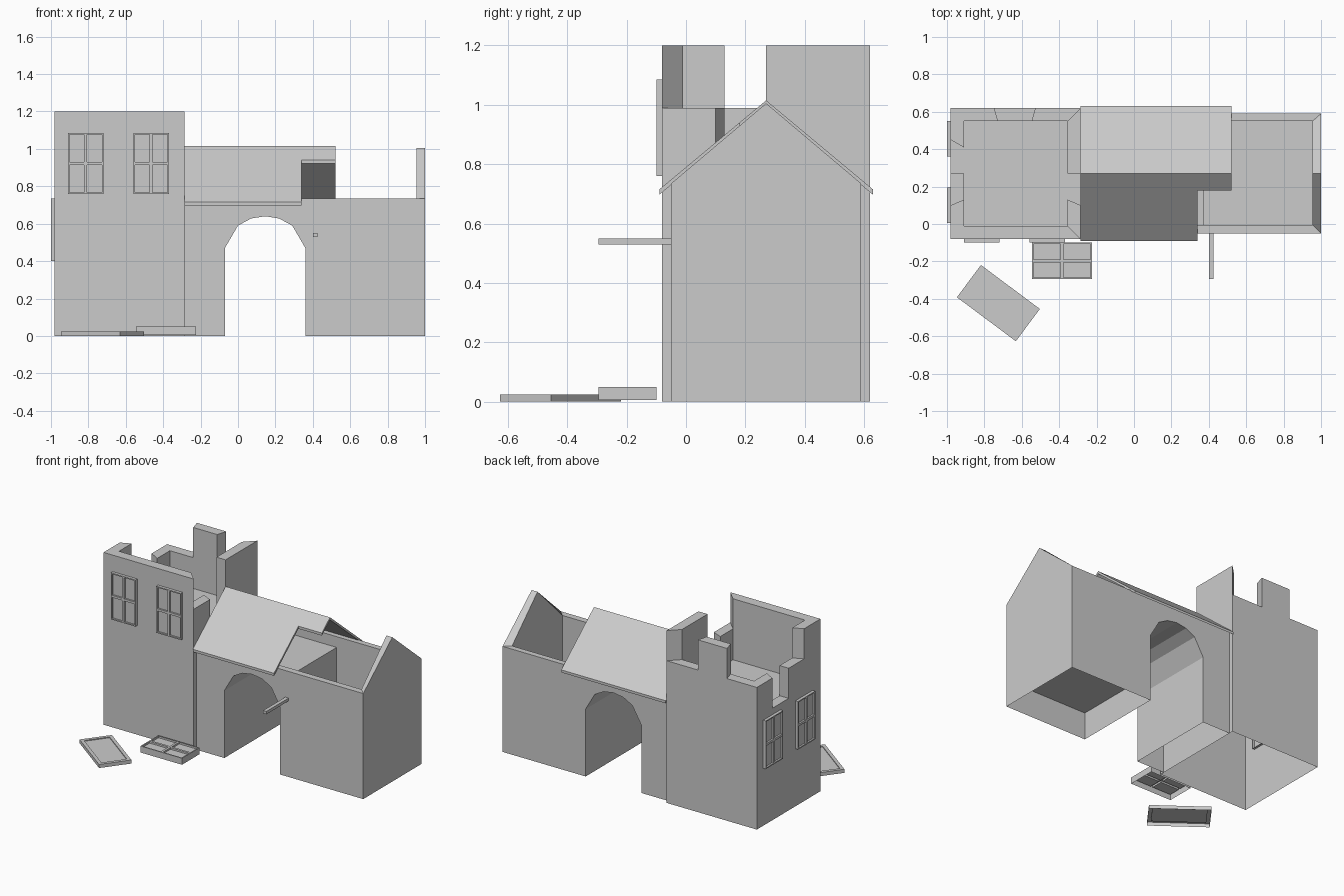
import bpy, bmesh, math
from mathutils import Matrix, Vector

if "Cube" in bpy.data.objects:
    bpy.data.objects.remove(bpy.data.objects["Cube"])


def make(name, bm, matrix=None):
    bmesh.ops.remove_doubles(bm, verts=bm.verts, dist=1e-5)
    bmesh.ops.recalc_face_normals(bm, faces=bm.faces)
    me = bpy.data.meshes.new(name)
    bm.to_mesh(me)
    bm.free()
    ob = bpy.data.objects.new(name, me)
    bpy.context.collection.objects.link(ob)
    if matrix:
        ob.matrix_world = matrix
    return ob


def from_polys(name, polys):
    bm = bmesh.new()
    for p in polys:
        bm.faces.new([bm.verts.new(v) for v in p])
    return make(name, bm)


def prism(name, outline, shift):
    """Extrude a planar outline along a vector."""
    bm = bmesh.new()
    f = bm.faces.new([bm.verts.new(v) for v in outline])
    ext = bmesh.ops.extrude_face_region(bm, geom=[f], use_keep_orig=True)["geom"]
    bmesh.ops.translate(bm, vec=shift, verts=[v for v in ext if isinstance(v, bmesh.types.BMVert)])
    return make(name, bm)


def window(name, w, h, d, nx, ny, rim, recess, matrix):
    """Framed panel facing local +z with nx by ny recessed panes, open at the back."""
    bm = bmesh.new()
    bmesh.ops.create_grid(bm, x_segments=nx, y_segments=ny, size=0.5)
    for v in bm.verts:
        v.co = (v.co.x * w, v.co.y * h, d)
    border = [e for e in bm.edges if e.is_boundary]
    panes = list(bm.faces)
    ext = bmesh.ops.extrude_edge_only(bm, edges=border)["geom"]
    bmesh.ops.translate(bm, vec=(0, 0, -d), verts=[v for v in ext if isinstance(v, bmesh.types.BMVert)])
    bmesh.ops.inset_individual(bm, faces=panes, thickness=rim, use_even_offset=True)
    # push panes straight back behind their rims
    walls = bmesh.ops.extrude_discrete_faces(bm, faces=panes)["faces"]
    bmesh.ops.translate(bm, vec=(0, 0, -recess), verts=list({v for f in walls for v in f.verts}))
    return make(name, bm, matrix)


# Ruined tower: ring of (outer corner, inner corner, wall height up to next point)
ring = [
    ((-.98, -.08), (-.91, -.01), 1.2),
    ((-.285, -.08), (-.355, -.01), .99),
    ((-.285, .10), (-.355, .13), .78),
    ((-.285, .27), (-.355, .27), 1.2),
    ((-.285, .62), (-.355, .55), .99),
    ((-.525, .62), (-.545, .55), 1.2),
    ((-.75, .62), (-.73, .55), .99),
    ((-.98, .62), (-.91, .55), .99),
    ((-.98, .45), (-.91, .41), .78),
    ((-.98, .27), (-.91, .27), .99),
    ((-.98, .10), (-.91, .13), 1.2),
]
FLOOR = .775
polys = []
for i, (o, n, h) in enumerate(ring):
    o2, n2, h2 = ring[(i + 1) % len(ring)]
    polys.append([(*o, 0), (*o2, 0), (*o2, h), (*o, h)])
    polys.append([(*n, FLOOR), (*n2, FLOOR), (*n2, h), (*n, h)])
    polys.append([(*o, h), (*o2, h), (*n2, h), (*n, h)])
    if h != h2:
        polys.append([(*o2, h), (*o2, h2), (*n2, h2), (*n2, h)])
polys.append([(-.91, -.01, FLOOR), (-.355, -.01, FLOOR), (-.355, .55, FLOOR), (-.91, .55, FLOOR)])
from_polys("tower", polys)

# Gatehouse walls with arched passage
L, R, RI, TOP = -.285, 1.0, .955, .735
YF, YB, YFI, YBI = -.05, .59, -.005, .55
VAULT, CELLAR, SIDE, MID = .66, .19, .375, .27
arch = [(-.07, 0), (-.07, .47), (0, .59), (.07, .628), (.145, .64),
        (.22, .628), (.29, .59), (.36, .47), (.36, 0)]
outer = [(L, 0)] + arch + [(R, 0), (R, TOP), (L, TOP)]
inner = [(L, VAULT), (SIDE, VAULT), (SIDE, CELLAR), (RI, CELLAR), (RI, TOP), (L, TOP)]
polys = []
for yo, yi in ((YF, YFI), (YB, YBI)):
    polys.append([(x, yo, z) for x, z in outer])
    polys.append([(x, yi, z) for x, z in inner])
    polys.append([(L, yo, TOP), (R, yo, TOP), (RI, yi, TOP), (L, yi, TOP)])
    polys.append([(R, yo, TOP), (R, MID, 1.005), (RI, MID, 1.005), (RI, yi, TOP)])
for (xa, za), (xb, zb) in zip(arch, arch[1:]):
    polys.append([(xa, YF, za), (xb, YF, zb), (xb, YB, zb), (xa, YB, za)])
polys += [
    [(L, YFI, VAULT), (SIDE, YFI, VAULT), (SIDE, YBI, VAULT), (L, YBI, VAULT)],
    [(SIDE, YFI, CELLAR), (SIDE, YBI, CELLAR), (SIDE, YBI, VAULT), (SIDE, YFI, VAULT)],
    [(.36, YF, CELLAR), (R, YF, CELLAR), (R, YB, CELLAR), (.36, YB, CELLAR)],
    [(R, YF, 0), (R, YB, 0), (R, YB, TOP), (R, MID, 1.005), (R, YF, TOP)],
    [(RI, YFI, CELLAR), (RI, YBI, CELLAR), (RI, YBI, TOP), (RI, MID, 1.005), (RI, YFI, TOP)],
]
from_polys("gatehouse", polys)


# Roof slopes, the front one broken away at its right end
def roof_z(y):
    return 1.015 - abs(y - MID) * .30 / .36


back = [(L, MID), (.52, MID), (.52, .63), (L, .63)]
front = [(L, MID), (.52, MID), (.52, .18), (.34, .18), (.34, -.09), (L, -.09)]
for name, plan in (("roof_back", back), ("roof_front", front)):
    prism(name, [(x, y, roof_z(y)) for x, y in plan], (0, 0, -.018))

# Sign beam above the passage side
prism("beam", [(.40, -.05, .53), (.425, -.05, .53), (.425, -.05, .55), (.40, -.05, .55)], (0, -.245, 0))

# Tower windows: two on the front, two on the left side
face_front = Matrix.Rotation(math.pi / 2, 4, 'X')
face_left = Matrix.Rotation(-math.pi / 2, 4, 'Z') @ face_front
for i, x in enumerate((-.815, -.465)):
    window(f"front_window_{i + 1}", .19, .325, .035, 2, 2, .008, .012,
           Matrix.Translation((x, -.065, .9225)) @ face_front)
for i, y in enumerate((.1, .455)):
    window(f"side_window_{i + 1}", .19, .335, .035, 2, 2, .008, .012,
           Matrix.Translation((-.965, y, .5675)) @ face_left)

# Fallen window and shutter on the ground
window("fallen_window", .32, .195, .045, 2, 2, .008, .012, Matrix.Translation((-.385, -.1975, .005)))
window("fallen_shutter", .393, .215, .025, 1, 1, .023, .006,
       Matrix.Translation((-.725, -.423, 0)) @ Matrix.Rotation(math.radians(-36.7), 4, 'Z'))
